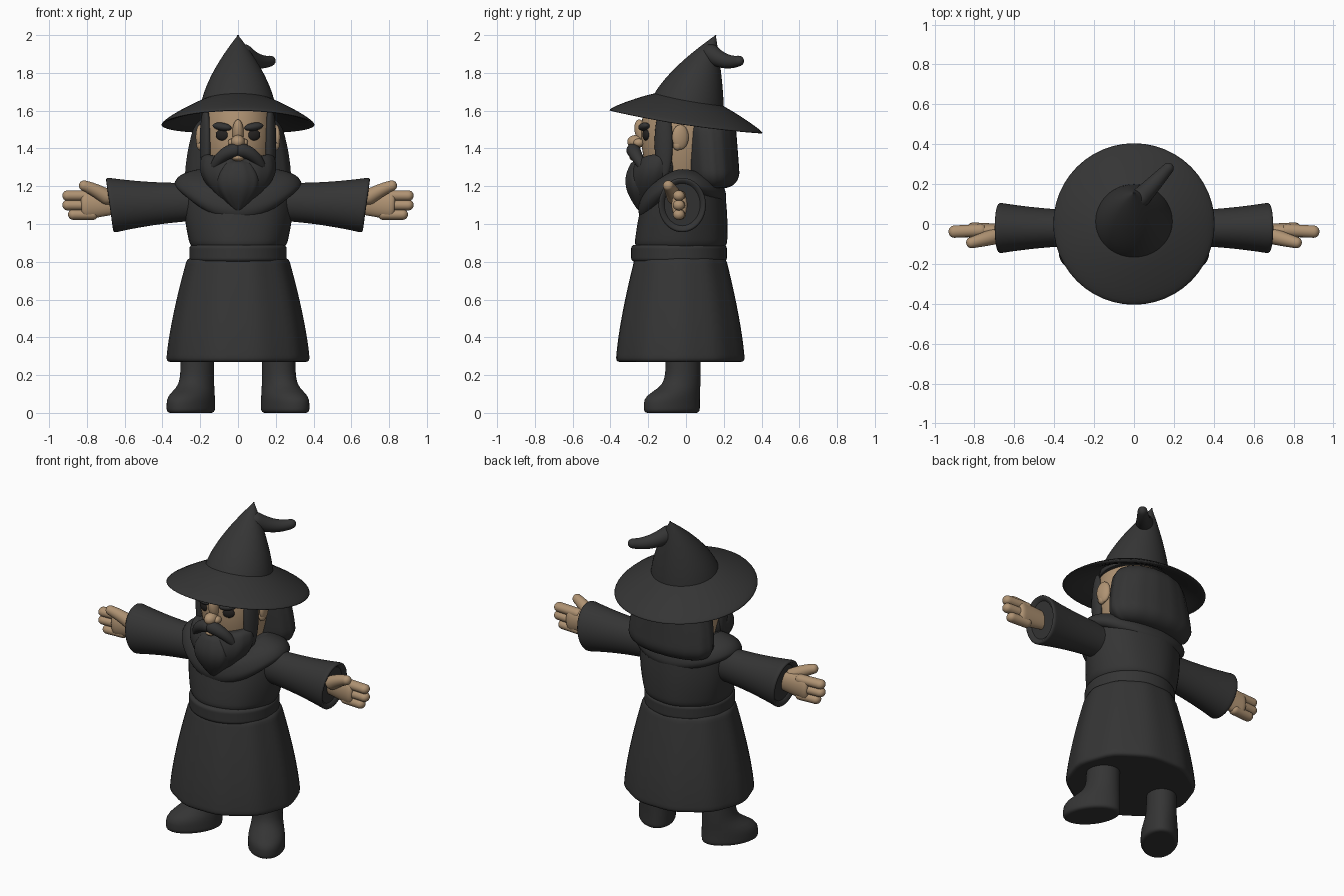
import bpy, bmesh
from math import sin, cos, pi, tau, sqrt, radians
from mathutils import Vector, Euler

if "Cube" in bpy.data.objects:
    bpy.data.objects.remove(bpy.data.objects["Cube"])


def material(name, colour):
    mat = bpy.data.materials.new(name)
    mat.use_nodes = True
    mat.diffuse_color = colour
    mat.node_tree.nodes["Principled BSDF"].inputs["Base Color"].default_value = colour
    return mat


CLOTH = material("charcoal", (.035, .035, .035, 1))
SKIN = material("tan skin", (.43, .29, .17, 1))
EYE = material("eye black", (.018, .016, .015, 1))
SIDES = 48
STEPS = 24


def mix(a, b, u):
    return a + (b - a) * u


def eased():
    """Positions from start to end, packed closely at both ends."""
    return [(1 - cos(pi * i / STEPS)) / 2 for i in range(STEPS + 1)]


def edge_loss(distance, soft):
    """How far a surface pulls in near a rounded end."""
    d = min(distance / soft, 1)
    return soft * (1 - sqrt(1 - (1 - d) ** 2))


def finish(name, bm, mat, mirror):
    bmesh.ops.recalc_face_normals(bm, faces=bm.faces)
    for face in bm.faces:
        face.smooth = len(face.verts) < 5
    mesh = bpy.data.meshes.new(name)
    bm.to_mesh(mesh)
    bm.free()
    mesh.materials.append(mat)
    part = bpy.data.objects.new(name, mesh)
    bpy.context.collection.objects.link(part)
    if mirror:
        part.modifiers.new("mirror", "MIRROR").use_mirror_merge = False


def bridge(name, rings, mat, mirror=False, hollow=0):
    """Join rings of points into a closed surface, with an optional recessed end."""
    bm = bmesh.new()
    loops = [[bm.verts.new(p) for p in ring] for ring in rings]
    for a, b in zip(loops, loops[1:]):
        for i in range(len(a)):
            bm.faces.new((a[i - 1], a[i], b[i], b[i - 1]))
    bm.faces.new(loops[0])
    end = bm.faces.new(loops[-1])
    if hollow:
        bmesh.ops.recalc_face_normals(bm, faces=bm.faces)
        bmesh.ops.inset_individual(bm, faces=[end], thickness=hollow)
        bmesh.ops.translate(bm, verts=end.verts, vec=end.normal * -hollow)
    finish(name, bm, mat, mirror)


def turned(name, mat, low, high, shape, soft=.02, folds=0, depth=.012,
           dip=0, turn=0, mirror=False):
    """Upright loft; shape(u) gives centre x, centre y, x radius, y radius."""
    rings = []
    for u in eased():
        cx, cy, rx, ry = shape(u)
        loss = edge_loss((high - low) * min(u, 1 - u), soft)
        ring = []
        for i in range(SIDES):
            t = tau * i / SIDES
            wave = 1 + depth * cos(folds * t) * bool(folds)
            x = max(rx - loss, .004) * wave * cos(t)
            y = max(ry - loss, .004) * wave * sin(t)
            sag = dip * (1 - u / 2) * sin(t) ** 2 * (1 if y < 0 else .5)
            ring.append((cx + x * cos(turn) - y * sin(turn),
                         cy + x * sin(turn) + y * cos(turn), mix(low, high, u) - sag))
        rings.append(ring)
    bridge(name, rings, mat, mirror)


def limb(name, mat, start, end, thick, thin, bend=None, ease=1, squash=1,
         soft=None, slant=0, hollow=0, mirror=True):
    """Tapering round-ended sweep along a straight or bent path."""
    start, end = Vector(start), Vector(end)
    bend = Vector(bend) if bend else (start + end) / 2
    rings = []
    for u in eased():
        middle = mix(mix(start, bend, u), mix(bend, end, u), u)
        frame = mix(bend - start, end - bend, u).to_track_quat("Z", "Y")
        radius = mix(thick, thin, u ** ease)
        radius -= edge_loss((end - start).length * min(u, 1 - u), soft or radius)
        radius = max(radius, .002)
        ring = []
        for i in range(SIDES):
            t = tau * i / SIDES
            offset = frame @ Vector((radius * squash * cos(t), radius * sin(t), 0))
            ring.append(middle + offset + Vector((slant * offset.z, 0, 0)))
        rings.append(ring)
    bridge(name, rings, mat, mirror, hollow)


def blob(name, mat, centre, radii, turn=(0, 0, 0), mirror=False):
    bm = bmesh.new()
    bmesh.ops.create_uvsphere(bm, u_segments=SIDES, v_segments=STEPS, radius=1)
    spin = Euler(turn).to_matrix()
    for v in bm.verts:
        v.co = Vector(centre) + spin @ (v.co * Vector(radii))
    finish(name, bm, mat, mirror)


# Robe: folded skirt, belt, torso and draped cowl
def skirt_shape(u):
    width = .375 - .11 * u ** 1.4
    return 0, -.03, width, width * .92


turned("skirt", CLOTH, .27, .82, skirt_shape, folds=10)
turned("belt", CLOTH, .8, .89, lambda u: (0, -.037, .257, .253))
turned("torso", CLOTH, .86, 1.24, folds=7, depth=.008, soft=.05,
       shape=lambda u: (0, mix(-.03, 0, u), .25 + .04 * sin(2.2 * u), .245 - .05 * u * u))
turned("cowl", CLOTH, 1.18, 1.29, soft=.04, dip=.16,
       shape=lambda u: (0, -.02, .34 - .1 * u ** 3, .235 - .06 * u ** 3))

# Sleeves with recessed cuffs
limb("sleeves", CLOTH, (.18, -.02, 1.12), (.68, -.02, 1.1), .1, .147,
     ease=2, squash=.87, soft=.015, slant=.1, hollow=.02)

# Hands: palm, three fingers and a raised thumb
limb("palms", SKIN, (.6, -.03, 1.11), (.83, -.035, 1.1), .05, .08, squash=.55, soft=.03)
for i, reach in enumerate((.9, .93, .93)):
    z = mix(1.05, 1.1, i)
    limb(f"finger_{i + 1}", SKIN, (.74, -.03, z), (reach, -.04, z), .028, .028, squash=1.1)
limb("thumbs", SKIN, (.66, -.05, 1.12), (.84, -.1, 1.21), .045, .025, bend=(.76, -.08, 1.19))


# Legs flowing into turned-out boots
def leg_shape(u):
    boot = 1 / (1 + (3 * u) ** 6)
    return .215 + .035 * boot, -.015 - .06 * boot, .085 + .02 * boot, .095 + .07 * boot


turned("legs_and_boots", CLOTH, 0, .36, leg_shape, turn=radians(35), mirror=True)


# Head, ears and face
def head_shape(u):
    width = .13 + .06 * sin(2.4 * u)
    return 0, -.025, width, width * 1.12


turned("head", SKIN, 1.18, 1.63, head_shape)
blob("ears", SKIN, (.2, -.03, 1.46), (.022, .045, .066), (0, 0, .25), True)
blob("earlobes", SKIN, (.2, -.045, 1.42), (.02, .025, .03), mirror=True)
blob("nose_bridge", SKIN, (0, -.235, 1.485), (.03, .035, .07), (.25, 0, 0))
blob("nose_tip", SKIN, (0, -.265, 1.435), (.036, .046, .036))
blob("nostrils", SKIN, (.032, -.25, 1.43), (.022, .028, .022), mirror=True)
blob("lip", SKIN, (0, -.26, 1.352), (.035, .04, .02))
blob("eyes", EYE, (.083, -.212, 1.472), (.036, .016, .03), (0, 0, .3), True)
blob("eyebrows", CLOTH, (.084, -.222, 1.515), (.052, .028, .021), (0, -.15, .3), True)


# Hair, beard and moustache
def beard_shape(u):
    width = .2 * sin(2 * u)
    return 0, mix(-.2, -.14, u), width, width * .7


def tuft_shape(u):
    width = .118 * sin(2.6 * u)
    return 0, -.245, width, width * .65


turned("hair", CLOTH, 1.19, 1.58, soft=.09, folds=14,
       shape=lambda u: (0, mix(.15, .12, u), .28 - .07 * u * u, .14))
turned("beard", CLOTH, 1.06, 1.37, beard_shape, folds=12, dip=.05)
turned("chin_tuft", CLOTH, 1.06, 1.335, tuft_shape, folds=10, depth=.02)
blob("sideburns", CLOTH, (.172, -.118, 1.43), (.028, .05, .19), (0, 0, -.3), True)
limb("moustache", CLOTH, (-.02, -.28, 1.395), (.145, -.2, 1.25), .038, .012,
     bend=(.11, -.28, 1.39), ease=2)


# Hat: drooping brim, leaning crown and curled tip
def brim_ring(phi):
    r = .27 + .135 * cos(phi)
    ring = []
    for i in range(SIDES):
        x, y = r * cos(tau * i / SIDES), r * sin(tau * i / SIDES)
        ring.append((x, y, 1.74 - .53 * r - .15 * y + .1 * y * y + .018 * sin(phi)))
    return ring


def crown_shape(u):
    lean = u ** 1.6
    return 0, .157 * lean, .2 * (1 - lean), .2 * (1 - lean)


bridge("hat_brim", [brim_ring(pi * (2 * i / STEPS - 1)) for i in range(STEPS + 1)], CLOTH)
turned("hat_crown", CLOTH, 1.6, 2, crown_shape, soft=.005)
limb("hat_tip", CLOTH, (0, .1, 1.93), (.19, .3, 1.87), .055, .025,
     bend=(.1, .2, 1.83), mirror=False)
